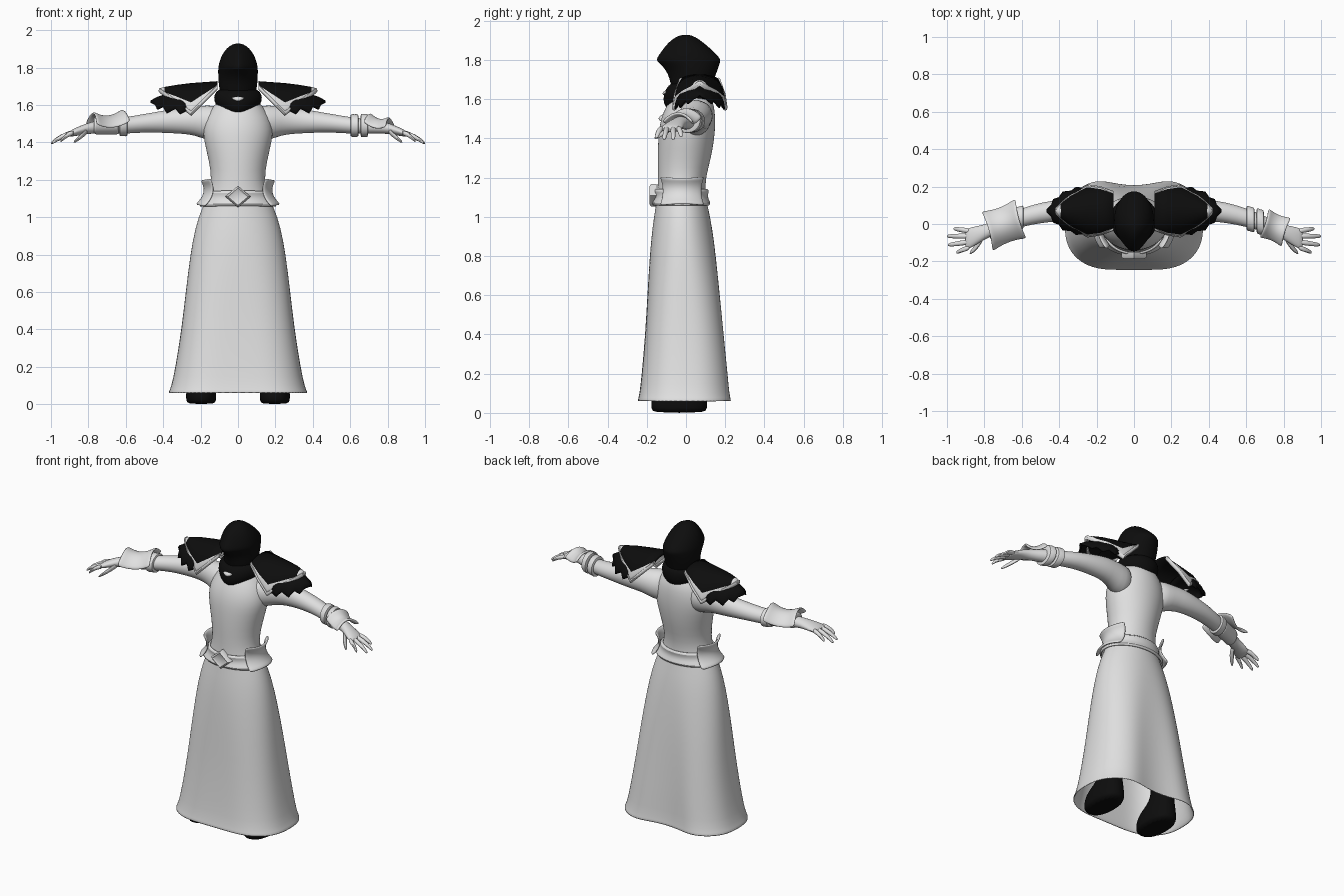
import bpy, bmesh, math
from mathutils import Vector

cube = bpy.data.objects.get("Cube")
if cube:
    bpy.data.objects.remove(cube)


def material(name, value):
    m = bpy.data.materials.new(name)
    m.use_nodes = True
    colour = (value, value, value, 1)
    m.diffuse_color = colour
    bsdf = next(n for n in m.node_tree.nodes if n.type == 'BSDF_PRINCIPLED')
    bsdf.inputs["Base Color"].default_value = colour
    bsdf.inputs["Roughness"].default_value = 0.8
    return m


PALE = material("pale_grey", 0.75)
BLACK = material("black", 0.004)


def loft(name, rows, mats, closed=True, caps=True, subdiv=1, thick=0, rule=None, offset=-1):
    """Skin a list of point rows; closed rows make a tube, open rows a sheet."""
    bm = bmesh.new()
    grid = [[bm.verts.new(p) for p in row] for row in rows]
    n = len(rows[0])
    last = n if closed else n - 1
    for i in range(len(rows) - 1):
        for j in range(last):
            k = (j + 1) % n
            f = bm.faces.new((grid[i][j], grid[i][k], grid[i + 1][k], grid[i + 1][j]))
            if rule:
                f.material_index = rule(i, j)
    if closed and caps:
        bm.faces.new(grid[0])
        bm.faces.new(grid[-1])
    bmesh.ops.recalc_face_normals(bm, faces=bm.faces)
    mesh = bpy.data.meshes.new(name)
    bm.to_mesh(mesh)
    bm.free()
    for m in mats:
        mesh.materials.append(m)
    mesh.shade_smooth()
    mesh.set_sharp_from_angle(angle=math.radians(50))
    ob = bpy.data.objects.new(name, mesh)
    bpy.context.collection.objects.link(ob)
    if thick:
        mod = ob.modifiers.new("Thickness", 'SOLIDIFY')
        mod.thickness = thick
        mod.offset = offset
    if subdiv:
        mod = ob.modifiers.new("Smooth", 'SUBSURF')
        mod.levels = mod.render_levels = subdiv
    return ob


def angles(n):
    return [2 * math.pi * i / n for i in range(n)]


def level_ring(z, hx, front, back, power=1, cleft=0, point=0, cx=0, n=40):
    """Horizontal section, optionally squarer, grooved at the back or pointed in front."""
    cy, hy = (front + back) / 2, (back - front) / 2
    row = []
    for a in angles(n):
        c, s = math.cos(a), math.sin(a)
        x = hx * math.copysign(abs(c) ** power, c)
        y = hy * math.copysign(abs(s) ** power, s)
        if s > 0:
            y *= 1 - cleft * math.exp(-(c / 0.32) ** 2)
        else:
            y *= 1 - cleft * 0.35 * math.exp(-(c / 0.4) ** 2)
            x *= 1 - point * s * s
        row.append((cx + x, cy + y, z))
    return row


def arm_ring(s, x, y, z, ry, rz, n=16):
    return [(s * x, y + ry * math.cos(a), z + rz * math.sin(a)) for a in angles(n)]


# Robe: open skirt running up into the torso and neck
robe = [(.06, .375, -.267, .262), (.09, .358, -.255, .25), (.2, .335, -.24, .238),
        (.4, .303, -.218, .212), (.6, .28, -.203, .188), (.8, .256, -.188, .16),
        (.95, .228, -.172, .135), (1.05, .193, -.155, .112), (1.12, .158, -.146, .098),
        (1.2, .14, -.143, .1), (1.3, .155, -.145, .128), (1.4, .18, -.142, .145),
        (1.47, .19, -.135, .15), (1.54, .17, -.115, .148), (1.6, .13, -.08, .135),
        (1.66, .06, -.05, .09)]
rows = []
for z, hx, f, b in robe:
    fade = max(0, 1 - z)
    rows.append(level_ring(z, hx, f, b, 1 - 0.22 * min(1, fade * 2), 0.22 * fade))
loft("robe", rows, [PALE], caps=False, thick=.008)

# Belt strap with raised rims
strap = [(1.055, .018), (1.07, .028), (1.085, .016), (1.115, .01), (1.13, .02), (1.145, .01)]
loft("belt", [level_ring(z, .168 + g - (z - 1.1) * .4, -.148 - g, .1 + g) for z, g in strap],
     [PALE], caps=False, thick=.012)

# Diamond buckle
buckle = []
for y, r in ((-.15, 1), (-.178, 1), (-.186, .8), (-.18, .6)):
    buckle.append([(.068 * r * math.cos(a), y, 1.11 + .058 * r * math.sin(a)) for a in angles(4)])
loft("belt_buckle", buckle, [PALE], subdiv=0)


def flared_plate(name, centre, across, along, normal, wrap, flare):
    """Saddle-shaped plate with spread corners."""
    c, e, h, n = map(Vector, (centre, across, along, normal))
    rows = []
    for i in range(9):
        v = i / 4 - 1
        row = []
        for j in range(9):
            u = j / 4 - 1
            p = c + e * u * (.86 + .14 * v * v) + h * v * (.88 + .12 * u * u)
            row.append(p + n * (flare * v * v - wrap * u * u))
        rows.append(row)
    return loft(name, rows, [PALE], closed=False, thick=.014, offset=0)


arm = [(.08, .03, 1.5, .09, .1), (.17, .05, 1.505, .085, .095), (.23, .065, 1.515, .07, .078),
       (.3, .078, 1.517, .062, .072), (.4, .073, 1.51, .058, .06), (.5, .06, 1.503, .056, .05),
       (.6, .035, 1.49, .05, .045), (.7, 0, 1.485, .045, .04), (.78, -.035, 1.48, .036, .032),
       (.84, -.06, 1.465, .05, .026), (.885, -.078, 1.45, .058, .02), (.905, -.083, 1.445, .05, .012)]
# Finger knuckle y, tip x, tip y, tip z
fingers = [(-.038, .965, -.025, 1.41), (-.065, 1, -.065, 1.395),
           (-.095, .995, -.112, 1.395), (-.122, .95, -.152, 1.405)]
# Pauldron sections: x, half width, edge height, crown height
cap = [(.11, .095, 1.69, 1.72), (.18, .12, 1.62, 1.715), (.25, .13, 1.55, 1.71),
       (.33, .085, 1.61, 1.7), (.39, .035, 1.652, 1.69), (.42, .006, 1.672, 1.682)]
under = [(.27, .12, 1.57, 1.67), (.31, .125, 1.55, 1.67), (.335, .105, 1.58, 1.665),
         (.38, .1, 1.555, 1.655), (.4, .07, 1.59, 1.65), (.43, .06, 1.575, 1.64),
         (.44, .03, 1.6, 1.635), (.465, .005, 1.612, 1.62)]
boot = [(0, .073, -.17, .1), (.02, .082, -.18, .11), (.07, .082, -.18, .11), (.12, .07, -.15, .105),
        (.16, .06, -.07, .1), (.24, .057, -.045, .095), (.26, .07, -.06, .105),
        (.3, .07, -.06, .105), (.36, .06, -.045, .095)]


def shell(sections, s, n=16):
    rows = []
    for x, hw, edge, crown in sections:
        ts = [math.pi * (j / n - .5) for j in range(n + 1)]
        rows.append([(s * x, .07 + hw * math.sin(t), edge + (crown - edge) * math.cos(t)) for t in ts])
    return rows


for side, s in (("left", 1), ("right", -1)):
    loft(side + "_arm", [arm_ring(s, *p) for p in arm], [PALE])
    # Fingers and thumb
    for i, (ky, tx, ty, tz) in enumerate(fingers):
        start, tip = Vector((.875, ky, 1.452)), Vector((tx, ty, tz))
        path = []
        for t, r in ((0, .016), (.4, .015), (.75, .013), (.95, .01), (1, .004)):
            p = start.lerp(tip, t) + Vector((0, 0, .012 * math.sin(math.pi * t)))
            path.append(arm_ring(s, *p, r, r, 8))
        loft(f"{side}_finger_{i + 1}", path, [PALE])
    thumb = [(.8, -.06, 1.468, .02, .02), (.83, -.105, 1.44, .024, .017),
             (.86, -.14, 1.415, .018, .013), (.88, -.158, 1.4, .006, .006)]
    loft(side + "_thumb", [arm_ring(s, *p, 8) for p in thumb], [PALE])

    # Shoulder armour: trimmed cap above a ragged layer
    edge = lambda i, j: 1 if j in (0, 1, 14, 15) or i == len(cap) - 2 else 0
    loft(side + "_pauldron", shell(cap, s), [BLACK, PALE], closed=False, subdiv=0,
         thick=.014, rule=edge, offset=0)
    loft(side + "_ragged_pauldron", shell(under, s), [BLACK], closed=False, subdiv=0,
         thick=.008, offset=0)
    # Raised trim along the front and back edges of the cap
    for place, d in (("front", -1), ("back", 1)):
        trim = [arm_ring(s, x, .07 + d * hw, e + .006, .012, .014, 8) for x, hw, e, c in cap]
        loft(f"{side}_{place}_pauldron_trim", trim, [PALE], subdiv=0)

    # Hip plate
    flared_plate(side + "_hip_plate", (s * .178, -.02, 1.132), (0, .115, 0),
                 (-s * .015, 0, .075), (s, 0, 0), .045, .03)
    # Boot
    loft(side + "_boot", [level_ring(z, hx, f, b, .85, cx=s * .197, n=20) for z, hx, f, b in boot], [BLACK])

# Wrist armour differs on the two arms
flared_plate("right_gauntlet_plate", (-.695, -.005, 1.538), (-.03, .108, 0),
             (-.092, -.035, -.008), (0, 0, 1), .06, .028)
flared_plate("left_gauntlet_plate", (.755, -.02, 1.52), (.025, .078, 0),
             (.06, -.025, -.012), (0, 0, 1), .045, .022)


def cuff(name, s, x0, x1, y0, y1, grow):
    mid = (x0 + x1) / 2
    rings = []
    for x, g in ((x0, 0), (x0, 1), (mid, .75), (x1, 1), (x1, 0)):
        y = y0 + (y1 - y0) * (x - x0) / (x1 - x0)
        rings.append(arm_ring(s, x, y, 1.49, .046 + grow * g, .04 + grow * g))
    loft(name, rings, [PALE])


cuff("right_cuff", -1, .59, .635, .037, .024, .022)
cuff("right_inner_cuff", -1, .635, .77, .024, -.03, .01)
cuff("left_cuff", 1, .6, .645, .033, .02, .026)
cuff("left_outer_cuff", 1, .655, .695, .018, .004, .028)

# Hood with a projecting brim
hood = [(1.63, .085, -.07, .125), (1.68, .1, -.078, .135), (1.73, .106, -.092, .155),
        (1.77, .107, -.12, .168), (1.795, .107, -.152, .178), (1.81, .105, -.15, .174),
        (1.85, .095, -.122, .135), (1.89, .073, -.09, .088), (1.917, .045, -.055, .05),
        (1.929, .015, -.02, .018)]
loft("hood", [level_ring(z, hx, f, b, point=.4 if z > 1.7 else .1, n=28) for z, hx, f, b in hood], [BLACK])

# Draped cowl round the neck, with the collar showing in front
cowl = [(1.548, .05, -.09, .1), (1.565, .09, -.11, .13), (1.6, .122, -.118, .15),
        (1.64, .132, -.11, .152), (1.672, .12, -.09, .145), (1.69, .09, -.06, .12)]
loft("cowl", [level_ring(z, hx, f, b, point=.15, n=28) for z, hx, f, b in cowl], [BLACK])
collar = [(1.618, .012, -.118, -.06), (1.628, .034, -.122, -.06), (1.64, .04, -.117, -.06),
          (1.646, .02, -.105, -.06)]
loft("collar", [level_ring(z, hx, f, b, n=12) for z, hx, f, b in collar], [PALE])
